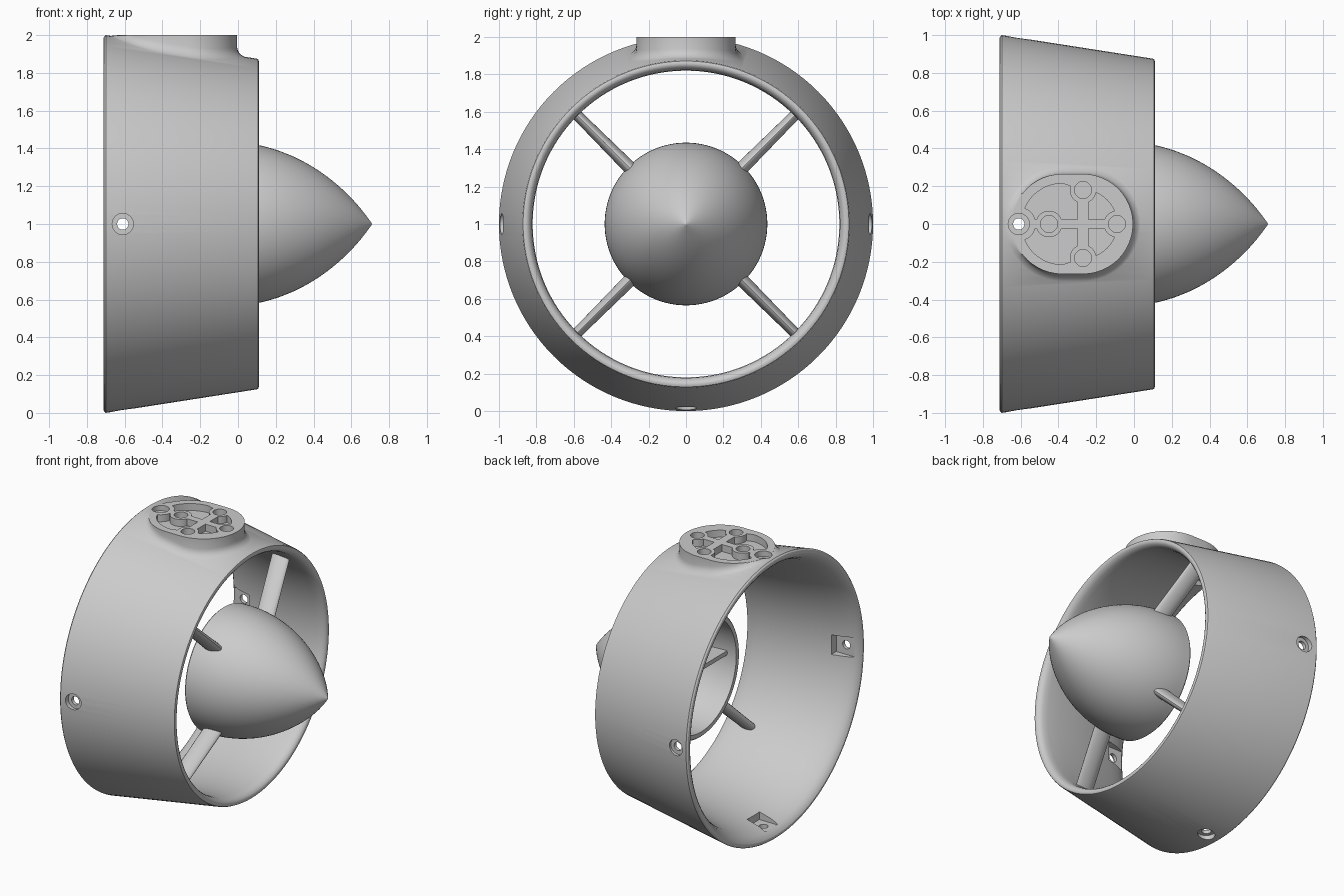
import bpy, bmesh, math
from mathutils import Matrix

if "Cube" in bpy.data.objects:
    bpy.data.objects.remove(bpy.data.objects["Cube"])

CZ = 1.0
AXIS = Matrix.Translation((0, 0, CZ))


def make(name, rings, caps=True):
    """Skin a list of equal-length point rings."""
    bm = bmesh.new()
    vs = [[bm.verts.new(p) for p in r] for r in rings]
    n = len(rings[0])
    for a, b in zip(vs, vs[1:]):
        for j in range(n):
            k = (j + 1) % n
            bm.faces.new((a[j], a[k], b[k], b[j]))
    if caps:
        bm.faces.new(vs[0])
        bm.faces.new(vs[-1])
    bmesh.ops.remove_doubles(bm, verts=bm.verts, dist=1e-5)
    bmesh.ops.recalc_face_normals(bm, faces=bm.faces)
    me = bpy.data.meshes.new(name)
    bm.to_mesh(me)
    bm.free()
    ob = bpy.data.objects.new(name, me)
    bpy.context.collection.objects.link(ob)
    return ob


def lathe(name, prof, seg=128):
    """Revolve (x, r) points about the duct axis; both ends lie on the axis."""
    rings = []
    for x, r in prof:
        rings.append([(x, r * math.cos(t), CZ + r * math.sin(t))
                      for t in (2 * math.pi * j / seg for j in range(seg))])
    return make(name, rings, caps=False)


def prism(name, outline, z0, z1):
    return make(name, [[(x, y, z) for x, y in outline] for z in (z0, z1)])


def circle(cx, cy, r, n=32):
    return [(cx + r * math.cos(2 * math.pi * i / n), cy + r * math.sin(2 * math.pi * i / n))
            for i in range(n)]


def rect(x0, x1, y0, y1):
    return [(x0, y0), (x1, y0), (x1, y1), (x0, y1)]


def stadium(xa, ra, xb, rb, n=24):
    """Left arc about xa, right arc about xb."""
    left = [(xa + ra * math.cos(a), ra * math.sin(a))
            for a in (math.pi / 2 + math.pi * i / n for i in range(n + 1))]
    right = [(xb + rb * math.cos(a), rb * math.sin(a))
             for a in (-math.pi / 2 + math.pi * i / n for i in range(n + 1))]
    return left + right


def boolean(ob, other, op):
    m = ob.modifiers.new(op, 'BOOLEAN')
    m.operation, m.object, m.solver = op, other, 'EXACT'
    bpy.context.view_layer.objects.active = ob
    bpy.ops.object.modifier_apply(modifier=m.name)
    bpy.data.objects.remove(other)


def outer_r(x):
    return 1 - 0.156 * (x + 0.70)


def smooth(ob, deg=30):
    bpy.ops.object.select_all(action='DESELECT')
    ob.select_set(True)
    bpy.context.view_layer.objects.active = ob
    bpy.ops.object.shade_smooth_by_angle(angle=math.radians(deg))


# Tapered duct, solid before boring
duct = lathe("duct", [(-0.712, 0), (-0.712, 0.982), (-0.709, 0.992), (-0.70, 1.0), (0.098, 0.8755),
                      (0.107, 0.871), (0.11, 0.862), (0.11, 0)])

# Mounting pad with a fillet that follows the duct surface
rings = [[(x, y, 2.0) for x, y in stadium(-0.38, 0.265, -0.27, 0.265)]]
for d, h in ((0.0, 0.045), (0.004, 0.028), (0.013, 0.013), (0.028, 0.004), (0.045, -0.003)):
    rings.append([(x, y, min(1.999 - d / 9, CZ + math.sqrt(outer_r(x) ** 2 - y * y) + h))
                  for x, y in stadium(-0.38, 0.265 + d, -0.27, 0.265 + d)])
rings.append([(x, y, 1.75) for x, y, z in rings[-1]])
boolean(duct, make("pad", rings), 'UNION')

# Inlet-to-outlet bore
boolean(duct, lathe("bore", [(-0.73, 0), (-0.73, 0.99), (-0.712, 0.972), (-0.705, 0.960), (-0.69, 0.945),
                             (-0.67, 0.932), (-0.62, 0.909), (-0.54, 0.887), (-0.45, 0.867),
                             (-0.35, 0.848), (-0.25, 0.834), (-0.15, 0.825), (-0.05, 0.82),
                             (0.04, 0.82), (0.075, 0.824), (0.092, 0.831), (0.104, 0.841),
                             (0.112, 0.855), (0.13, 0.86), (0.13, 0)]), 'DIFFERENCE')

# Lightening pockets in the pad, leaving bosses and a cross of ribs
BOSSES = [(-0.27, 0.18), (-0.27, -0.18), (-0.45, 0), (-0.09, 0)]
pocket = prism("pockets", stadium(-0.38, 0.215, -0.27, 0.18), 1.95, 2.1)
for shape in [circle(x, y, 0.07) for x, y in BOSSES] + [
        circle(-0.61, 0, 0.09), rect(-0.62, -0.05, -0.025, 0.025), rect(-0.30, -0.24, -0.27, 0.27)]:
    boolean(pocket, prism("keep", shape, 1.8, 2.2), 'DIFFERENCE')
boolean(duct, pocket, 'DIFFERENCE')
for x, y in BOSSES:
    boolean(duct, prism("boss_hole", circle(x, y, 0.045), 1.94, 2.1), 'DIFFERENCE')

# Four screw holes: counterbore outside, through hole, nut pocket inside
for k in range(4):
    turn = AXIS @ Matrix.Rotation(k * math.pi / 2, 4, 'X')
    for shape, a, b in ((rect(-0.675, -0.53, -0.07, 0.07), 0.8, 0.937),
                        (circle(-0.61, 0, 0.03), 0.85, 1.1),
                        (circle(-0.61, 0, 0.056), 0.962, 1.1)):
        cut = prism("cut", shape, a, b)
        cut.data.transform(turn)
        boolean(duct, cut, 'DIFFERENCE')
smooth(duct)


# Hollow hub with pointed tail cone (blend of circular and parabolic ogive)
def cone_r(x):
    u = max(x + 0.06, 0)
    arc = math.sqrt(0.899 ** 2 - u * u) - 0.464
    return max(0, 0.7 * arc + 0.3 * 0.435 * (1 - (u / 0.77) ** 2))


outer = [(-0.12, 0.425), (-0.11, 0.434)] + [(-0.06 + 0.77 * i / 26, cone_r(-0.06 + 0.77 * i / 26))
                                            for i in range(26)]
outer += [(0.706, 0.007), (0.71, 0)]
inner = [(0.60, 0)] + [(0.60 * i / 14, cone_r(0.60 * i / 14) - 0.04) for i in range(14)][::-1]
hub = lathe("hub", inner + [(-0.12, 0.395)] + outer, 96)
smooth(hub)

# Horizontal web inside the hub
prism("hub_web", [(-0.05, -0.40), (0.10, -0.385), (0.25, -0.32), (0.25, 0.32), (0.10, 0.385), (-0.05, 0.40)],
      CZ - 0.015, CZ + 0.015)

# Four streamlined, forward-swept struts
for k in range(4):
    rings = []
    for r, x0, chord, thick in ((0.40, -0.05, 0.135, 0.072), (0.62, -0.095, 0.135, 0.064),
                                (0.84, -0.14, 0.135, 0.056)):
        ring = []
        for i in range(20):
            a = 2 * math.pi * i / 20
            u = (1 - math.cos(a)) / 2
            w = math.sin(a) * (1 - 0.35 * u) * 0.6
            ring.append((x0 + u * chord, w * thick, r))
        rings.append(ring)
    strut = make("strut_%d" % (k + 1), rings)
    strut.data.transform(AXIS @ Matrix.Rotation(math.pi / 4 + k * math.pi / 2, 4, 'X'))
    smooth(strut, 40)
